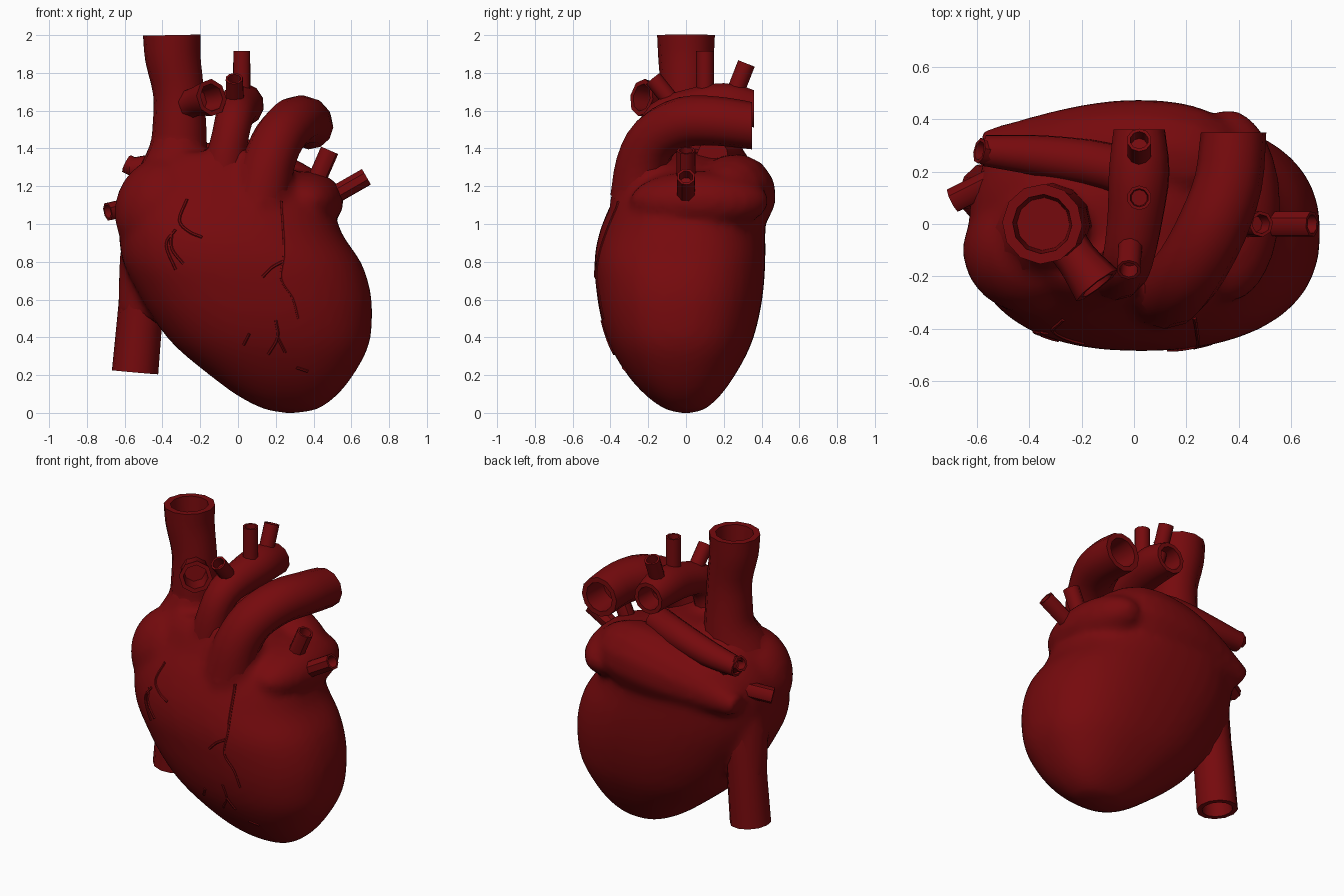
import bpy, bmesh, math
from mathutils import Vector, Matrix
from mathutils.bvhtree import BVHTree

if "Cube" in bpy.data.objects:
    bpy.data.objects.remove(bpy.data.objects["Cube"], do_unlink=True)

# One dark red for everything
COLOUR = (0.18, 0.003, 0.004, 1)
red = bpy.data.materials.new("dark_red")
red.use_nodes = True
red.diffuse_color = COLOUR
red.node_tree.nodes["Principled BSDF"].inputs["Base Color"].default_value = COLOUR


def spline(rows, steps):
    """Smooth curve through rows of numbers (Catmull-Rom)."""
    rows = [Vector(r) for r in rows]
    padded = [rows[0] * 2 - rows[1]] + rows + [rows[-1] * 2 - rows[-2]]
    out = []
    for a, b, c, d in zip(padded, padded[1:], padded[2:], padded[3:]):
        for i in range(steps):
            t = i / steps
            out.append(b + (c - a) * t / 2 + (a * 2 - b * 5 + c * 4 - d) * t * t / 2
                       + (b * 3 - a - c * 3 + d) * t ** 3 / 2)
    return out + [rows[-1]]


def add_rings(bm, rings):
    """Skin a stack of rings and cap both ends."""
    loops = [[bm.verts.new(p) for p in ring] for ring in rings]
    n = len(loops[0])
    for lo, hi in zip(loops, loops[1:]):
        for i in range(n):
            bm.faces.new((lo[i], lo[(i + 1) % n], hi[(i + 1) % n], hi[i]))
    bm.faces.new(loops[0][::-1])
    bm.faces.new(loops[-1])


def add_tube(bm, pts, sides=12, steps=3, hollow=True, facing=None):
    """Tube along (x, y, z, radius) points; the last end may be bored out and
    cut square to a facing direction."""
    path = spline(pts, steps)
    centres = [p.to_3d() for p in path]
    radii = [p[3] for p in path]
    u = Vector((0.31, 0.95, 0.1))
    rings = []

    def ring(c, r, u, v):
        angles = [2 * math.pi * (i + 0.5) / sides for i in range(sides)]
        return [c + (u * math.cos(a) + v * math.sin(a)) * r for a in angles]

    for i, c in enumerate(centres):
        t = (centres[min(i + 1, len(centres) - 1)] - centres[max(i - 1, 0)]).normalized()
        if facing and i == len(centres) - 1:
            t = Vector(facing)
        u = (u - t * u.dot(t)).normalized()
        v = t.cross(u)
        rings.append(ring(c, radii[i], u, v))
    if hollow:
        r = radii[-1]
        rings.append(ring(c, r * 0.74, u, v))
        rings.append(ring(c - t * r * 1.3, r * 0.66, u, v))
    add_rings(bm, rings)


def add_ball(bm, centre, size):
    m = Matrix.Translation(centre) @ Matrix.Diagonal((*size, 1))
    bmesh.ops.create_uvsphere(bm, u_segments=24, v_segments=14, radius=1, matrix=m)


def finish(name, bm):
    bmesh.ops.recalc_face_normals(bm, faces=bm.faces)
    mesh = bpy.data.meshes.new(name)
    bm.to_mesh(mesh)
    bm.free()
    mesh.materials.append(red)
    ob = bpy.data.objects.new(name, mesh)
    bpy.context.collection.objects.link(ob)
    bpy.ops.object.select_all(action="DESELECT")
    ob.select_set(True)
    bpy.context.view_layer.objects.active = ob
    bpy.ops.object.shade_smooth_by_angle(angle=math.radians(45))
    return ob


def vessel(name, *pts, **options):
    bm = bmesh.new()
    add_tube(bm, pts, **options)
    return finish(name, bm)


def squarish(c, power=2 / 2.35):
    """Fuller than a circle: slices bulge a little at their corners."""
    return math.copysign(abs(c) ** power, c)


# Muscular body: slices given as height, left, right, front, back
slices = [
    (0.0, 0.25, 0.31, -0.03, 0.03), (0.02, 0.14, 0.42, -0.11, 0.1),
    (0.09, 0.0, 0.52, -0.21, 0.18), (0.2, -0.15, 0.61, -0.31, 0.26),
    (0.35, -0.33, 0.69, -0.4, 0.34), (0.5, -0.45, 0.71, -0.45, 0.385),
    (0.65, -0.54, 0.7, -0.475, 0.41), (0.8, -0.61, 0.65, -0.485, 0.42),
    (0.95, -0.63, 0.55, -0.46, 0.42), (1.1, -0.62, 0.5, -0.4, 0.42),
    (1.22, -0.55, 0.42, -0.33, 0.4), (1.32, -0.45, 0.22, -0.28, 0.28),
    (1.38, -0.38, 0.05, -0.22, 0.1)]
body = bmesh.new()
rings = []
for z, x0, x1, y0, y1 in spline(slices, 3):
    ring = []
    for i in range(40):
        a = 2 * math.pi * i / 40
        ring.append(Vector(((x0 + x1) / 2 + squarish(math.cos(a)) * (x1 - x0) / 2,
                            (y0 + y1) / 2 + squarish(math.sin(a)) * (y1 - y0) / 2, z)))
    rings.append(ring)
add_rings(body, rings)

# Auricles and the rear atrium that sweeps across the back
add_ball(body, (-0.37, -0.1, 1.06), (0.285, 0.25, 0.3))
add_ball(body, (0.36, 0.07, 1.12), (0.2, 0.37, 0.16))
add_tube(body, [(0.38, 0.18, 1.15, 0.14), (0.22, 0.25, 1.17, 0.2), (0, 0.27, 1.15, 0.21),
                (-0.25, 0.28, 1.11, 0.17), (-0.58, 0.3, 1.04, 0.06)], hollow=False)

# Flared roots that blend the great vessels into the body
add_tube(body, [(-0.31, 0, 1.48, 0.13), (-0.32, -0.02, 1.34, 0.17),
                (-0.34, -0.05, 1.15, 0.27)], hollow=False)
add_tube(body, [(-0.05, -0.18, 1.42, 0.09), (-0.08, -0.17, 1.28, 0.13),
                (-0.1, -0.15, 1.1, 0.18)], hollow=False)
add_tube(body, [(0.17, -0.22, 1.36, 0.13), (0.13, -0.23, 1.22, 0.16),
                (0.1, -0.22, 1.0, 0.2)], hollow=False)
add_tube(body, [(-0.53, 0.11, 0.5, 0.11), (-0.5, 0.09, 0.8, 0.13),
                (-0.45, 0.07, 1.0, 0.16)], hollow=False)
heart = finish("heart_body", body)
remesh = heart.modifiers.new("blend", "REMESH")
remesh.mode = "VOXEL"
remesh.voxel_size = 0.025
remesh.use_smooth_shade = True
soften = heart.modifiers.new("soften", "SMOOTH")
soften.iterations = 6

# Great veins
vessel("upper_great_vein", (-0.33, -0.03, 1.25, 0.21), (-0.315, 0, 1.4, 0.155),
       (-0.31, 0, 1.52, 0.142), (-0.315, 0, 1.7, 0.135), (-0.345, 0, 1.88, 0.147),
       (-0.35, 0, 2.0, 0.153))
vessel("upper_vein_branch", (-0.29, -0.03, 1.62, 0.09), (-0.22, -0.13, 1.65, 0.08),
       (-0.14, -0.235, 1.67, 0.1), sides=8)
vessel("lower_great_vein", (-0.47, 0.09, 0.95, 0.13), (-0.51, 0.11, 0.6, 0.12),
       (-0.545, 0.115, 0.215, 0.123))

# Aortic arch with its three branches
BACKWARD = (0, 1, 0)
vessel("aortic_arch", (-0.09, -0.17, 1.2, 0.13), (-0.05, -0.18, 1.42, 0.1),
       (-0.02, -0.12, 1.56, 0.1), (0.005, 0.03, 1.61, 0.108), (0.02, 0.2, 1.63, 0.118),
       (0.02, 0.36, 1.61, 0.1), facing=BACKWARD)
branches = {"front": ((-0.01, -0.03, 1.59), (-0.02, -0.175, 1.77)),
            "middle": ((0.02, 0.1, 1.62), (0.02, 0.1, 1.915)),
            "rear": ((0.02, 0.23, 1.62), (0.02, 0.32, 1.85))}
for place, (start, end) in branches.items():
    vessel(place + "_arch_branch", (*start, 0.047), (*end, 0.047), sides=10, steps=1)

# Lung artery curving up and back, and its opposite arm behind the arch
vessel("lung_artery", (0.12, -0.24, 1.15, 0.16), (0.16, -0.23, 1.32, 0.14),
       (0.22, -0.16, 1.46, 0.135), (0.3, -0.01, 1.54, 0.134), (0.36, 0.16, 1.545, 0.13),
       (0.38, 0.35, 1.52, 0.125), facing=BACKWARD)
vessel("lung_artery_rear_arm", (0.1, 0.14, 1.36, 0.09), (-0.1, 0.22, 1.35, 0.09),
       (-0.35, 0.26, 1.31, 0.08), (-0.57, 0.28, 1.29, 0.06))

# Short lung veins on either side
stubs = {"left_upper": ((0.38, 0, 1.15), (0.485, 0, 1.39)),
         "left_lower": ((0.4, 0, 1.09), (0.68, 0, 1.25)),
         "right_upper": ((-0.45, 0.25, 1.25), (-0.59, 0.28, 1.32)),
         "right_lower": ((-0.45, 0.21, 1.12), (-0.69, 0.09, 1.065))}
for place, (start, end) in stubs.items():
    vessel(place + "_lung_vein", (*start, 0.05), (*end, 0.05), sides=8, steps=1)

# Thin coronary vessels laid on the front surface
bpy.context.view_layer.update()
surface = BVHTree.FromObject(heart, bpy.context.evaluated_depsgraph_get())
coronaries = [
    [(0.23, 1.12), (0.24, 0.98), (0.245, 0.84), (0.23, 0.71), (0.29, 0.61), (0.32, 0.5)],
    [(0.235, 0.8), (0.18, 0.77), (0.13, 0.72)],
    [(0.2, 0.49), (0.21, 0.4), (0.16, 0.31)],
    [(0.21, 0.4), (0.25, 0.32)],
    [(0.06, 0.42), (0.03, 0.36)],
    [(0.31, 0.24), (0.37, 0.22)],
    [(-0.27, 1.13), (-0.31, 1.02), (-0.26, 0.96), (-0.19, 0.93)],
    [(-0.33, 0.97), (-0.38, 0.89), (-0.33, 0.76)],
    [(-0.35, 0.96), (-0.35, 0.87), (-0.29, 0.79)]]
for number, line in enumerate(coronaries, 1):
    points = []
    for x, z in spline(line, 4):
        hit = surface.ray_cast(Vector((x, -2, z)), Vector((0, 1, 0)))[0]
        if hit:
            points.append((*hit, 0.008))
    vessel(f"coronary_vessel_{number}", *points, sides=6, steps=1, hollow=False)
